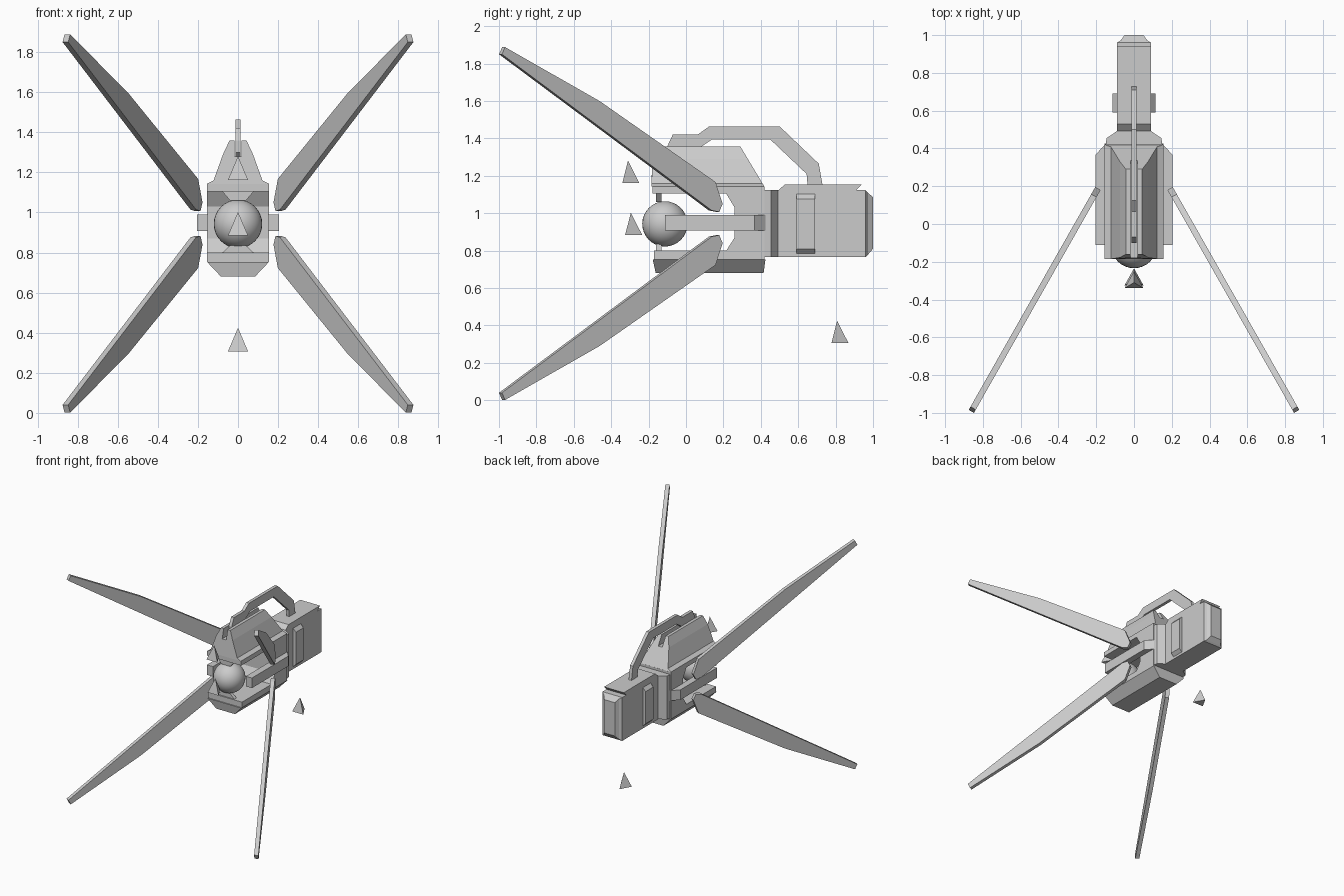
import bpy, bmesh
from mathutils import Vector

if "Cube" in bpy.data.objects:
    bpy.data.objects.remove(bpy.data.objects["Cube"])


def loft(name, loops):
    """Skin a list of equal-length point loops and cap both ends."""
    bm = bmesh.new()
    rings = [[bm.verts.new(p) for p in loop] for loop in loops]
    n = len(rings[0])
    for a, b in zip(rings, rings[1:]):
        for i in range(n):
            j = (i + 1) % n
            bm.faces.new((a[i], a[j], b[j], b[i]))
    bm.faces.new(rings[0])
    bm.faces.new(rings[-1])
    bmesh.ops.recalc_face_normals(bm, faces=bm.faces)
    mesh = bpy.data.meshes.new(name)
    bm.to_mesh(mesh)
    bm.free()
    ob = bpy.data.objects.new(name, mesh)
    bpy.context.collection.objects.link(ob)
    return ob


def side_prism(name, pts, x0, x1):
    """Side-view (y, z) profile extruded across x."""
    return loft(name, [[(x, y, z) for y, z in pts] for x in (x0, x1)])


def mirror_x(pts):
    """Complete a right-half outline with its left half."""
    return pts + [(-x, z) for x, z in reversed(pts)]


def rect_loop(y, hx, z0, z1):
    return [(-hx, y, z0), (hx, y, z0), (hx, y, z1), (-hx, y, z1)]


# Main body: C-shaped frame open at the front
side_prism("body_frame", [
    (-.17, .754), (.42, .754), (.42, 1.143), (-.18, 1.143), (-.18, 1.105), (.215, 1.105),
    (.26, 1.03), (.26, .87), (.215, .80), (-.17, .80)], -.155, .155)

# Chamfered keel under the lower jaw
loft("keel", [
    [(x, y, .754) for x, y in ((-.155, -.178), (.155, -.178), (.155, .425), (-.155, .425))],
    [(x, y, .68) for x, y in ((-.085, -.162), (.085, -.162), (.085, .415), (-.085, .415))]])

# Roof with a channel for the handle, its rear sloping down
roof = mirror_x([(.155, 1.143), (.122, 1.16), (.075, 1.29), (.043, 1.358), (.018, 1.358), (.018, 1.28)])
slope = lambda z: .29 + (1.358 - z) * .6
front = lambda z: -.185 + max(0, z - 1.26) * .25
loft("roof", [[(x, front(z), z) for x, z in roof], [(x, slope(z), z) for x, z in roof]])

# Neck joining the body and rear housing
loft("neck", [rect_loop(.42, .15, .765, 1.123), rect_loop(.455, .145, .765, 1.123),
              rect_loop(.492, .09, .765, 1.123)])

# Rear housing with bevelled end
loft("rear_housing", [rect_loop(.49, .09, .765, 1.123), rect_loop(.96, .09, .765, 1.123),
                      rect_loop(.972, .07, .777, 1.111), rect_loop(1.0, .05, .81, 1.085)])
side_prism("rear_top_plate", [(.49, 1.12), (.53, 1.155), (.94, 1.155), (.905, 1.12)], -.09, .09)

# Carrying handle
side_prism("handle", [
    (-.10, 1.30), (-.10, 1.358), (-.07, 1.422), (.065, 1.422), (.125, 1.465), (.50, 1.465),
    (.71, 1.265), (.73, 1.15), (.65, 1.15), (.645, 1.21), (.45, 1.395), (.14, 1.395),
    (.085, 1.358), (.02, 1.30)], -.013, .013)

# Eye ball held between the jaws
bpy.ops.mesh.primitive_uv_sphere_add(segments=32, ring_count=16, radius=.121, location=(0, -.113, .943))
ball = bpy.context.object
ball.name = "eye_ball"
bpy.ops.object.shade_smooth()

# Small clamps above and below the ball
for tag, z0, z1 in (("upper", 1.107, 1.06), ("lower", .798, .835)):
    loft(tag + "_clamp", [
        [(x, y, z0) for x, y in ((-.08, -.16), (.08, -.16), (.08, -.13), (-.08, -.13))],
        [(x, y, z1) for x, y in ((-.04, -.16), (.04, -.16), (.04, -.13), (-.04, -.13))]])

# Wing outline: (y, z offset from the wing symmetry height)
WING_Z = .945
wing = [(-.975, .943), (-.47, .655), (.15, .222), (.188, .105), (.17, .062), (.13, .07), (-.992, .905)]
normal = Vector((.869, .494, 0)) * .016

for tag, s in (("right", 1), ("left", -1)):
    # Side arms with slanted rear ends
    arm = [(.15, -.112), (.205, -.112), (.205, .365), (.15, .425)]
    loft(tag + "_arm", [[(s * x, y, z) for x, y in arm] for z in (.907, .99)])

    # Raised side brackets on the rear housing
    loft(tag + "_bracket", [
        [(s * x, y, z) for x, z in ((.085, .78), (.115, .81), (.115, 1.075), (.085, 1.107))]
        for y in (.59, .69)])

    # Splayed wings, upper and lower
    for level, up in (("upper", 1), ("lower", -1)):
        loops = []
        for side in (-1, 1):
            loop = []
            for y, dz in wing:
                p = Vector((.187 + (.195 - y) * .568, y, WING_Z + up * dz)) + side * normal
                loop.append((s * p.x, p.y, p.z))
            loops.append(loop)
        loft(f"{level}_{tag}_wing", loops)

# Small three-sided marker cones
for name, y, z in (("upper_marker", -.31, 1.163), ("front_marker", -.295, .885), ("lower_marker", .808, .307)):
    bm = bmesh.new()
    v = [bm.verts.new(p) for p in ((-.05, y - .03, z), (.05, y - .03, z), (0, y + .06, z), (0, y, z + .118))]
    for f in ((0, 2, 1), (0, 1, 3), (1, 2, 3), (2, 0, 3)):
        bm.faces.new([v[i] for i in f])
    mesh = bpy.data.meshes.new(name)
    bm.to_mesh(mesh)
    bm.free()
    bpy.context.collection.objects.link(bpy.data.objects.new(name, mesh))
